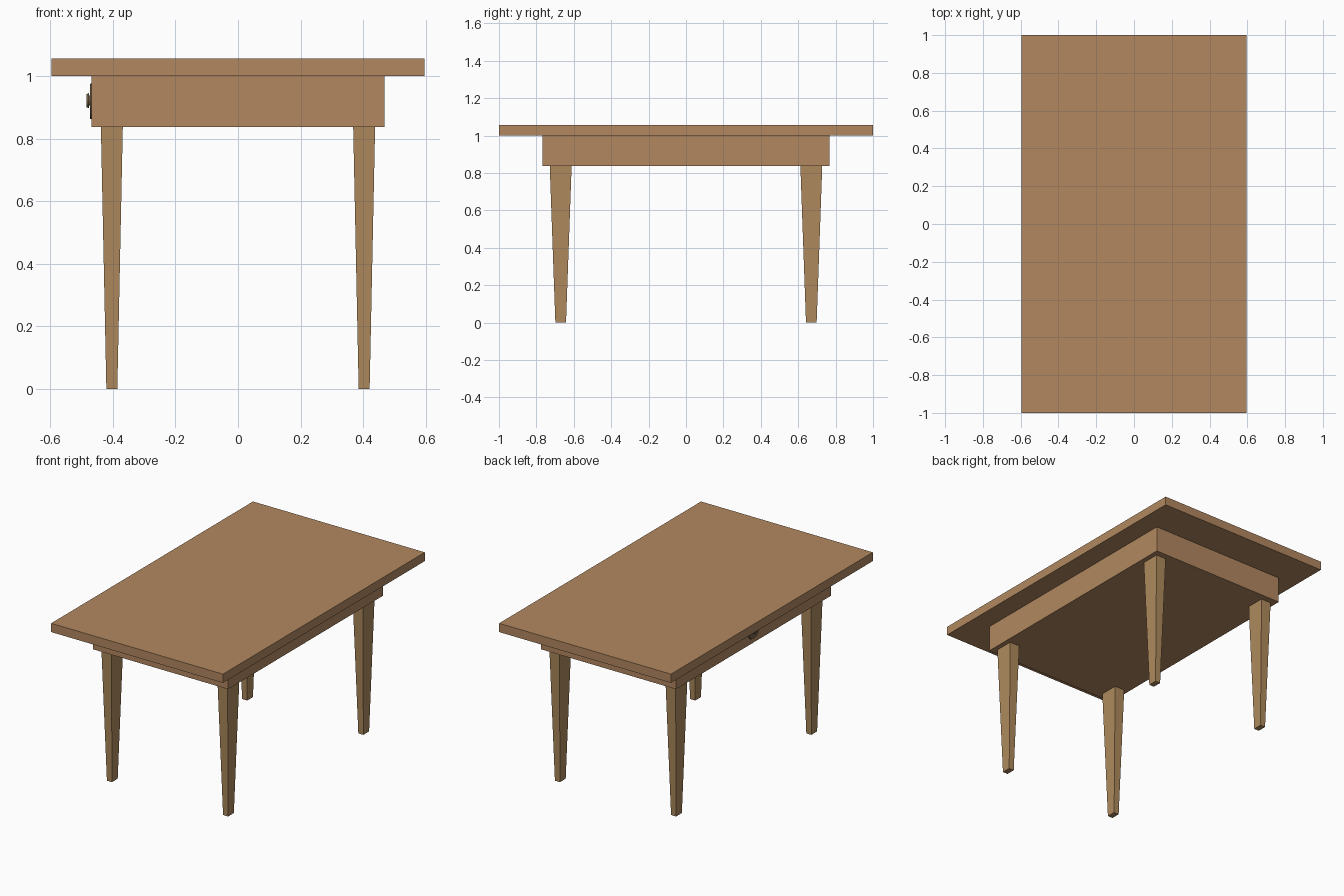
import bpy, bmesh, math
from mathutils import Matrix

if "Cube" in bpy.data.objects:
    bpy.data.objects.remove(bpy.data.objects["Cube"])


def material(name, rgb):
    m = bpy.data.materials.new(name)
    m.diffuse_color = (*rgb, 1.0)
    m.use_nodes = True
    m.node_tree.nodes["Principled BSDF"].inputs["Base Color"].default_value = m.diffuse_color
    return m


wood = material("warm_wood", (0.445, 0.246, 0.117))
leg_wood = material("leg_wood", (0.425, 0.252, 0.110))
bronze = material("dark_bronze", (0.16, 0.105, 0.055))


def finish(name, bm, mat):
    bmesh.ops.recalc_face_normals(bm, faces=bm.faces)
    mesh = bpy.data.meshes.new(name)
    bm.to_mesh(mesh)
    bm.free()
    mesh.materials.append(mat)
    ob = bpy.data.objects.new(name, mesh)
    bpy.context.collection.objects.link(ob)
    return ob


def tapered_box(name, cx, cy, z0, z1, bottom, top, mat):
    """Box whose half sizes go from bottom (x, y) to top (x, y)."""
    bm = bmesh.new()
    bmesh.ops.create_cube(bm, size=2)
    for v in bm.verts:
        hx, hy = top if v.co.z > 0 else bottom
        v.co = (cx + v.co.x * hx, cy + v.co.y * hy, z1 if v.co.z > 0 else z0)
    return finish(name, bm, mat)


def disc(name, x_in, x_out, r_in, r_out, z, mat):
    """Round piece lying along -x, centred on y = 0."""
    bm = bmesh.new()
    turn = Matrix.Translation(((x_in + x_out) / 2, 0, z)) @ Matrix.Rotation(-math.pi / 2, 4, 'Y')
    bmesh.ops.create_cone(bm, cap_ends=True, segments=16, radius1=r_in, radius2=r_out,
                          depth=abs(x_out - x_in), matrix=turn)
    return finish(name, bm, mat)


# Table top and the solid apron below it
tapered_box("table_top", 0, 0, 1.0, 1.055, (0.596, 1.0), (0.596, 1.0), wood)
tapered_box("apron", 0, 0, 0.837, 1.0, (0.468, 0.767), (0.468, 0.767), wood)

# Four tapered legs
for side, sx in (("left", -1), ("right", 1)):
    for end, sy in (("front", -1), ("back", 1)):
        tapered_box(f"{end}_{side}_leg", sx * 0.403, sy * 0.67, 0, 0.837,
                    (0.0175, 0.0285), (0.035, 0.0585), leg_wood)

# Round pull on the left side of the apron: back plate, neck, knob
disc("pull_plate", -0.467, -0.472, 0.058, 0.056, 0.919, bronze)
disc("pull_neck", -0.471, -0.477, 0.016, 0.016, 0.921, bronze)
disc("pull_knob", -0.476, -0.484, 0.024, 0.021, 0.921, bronze)
